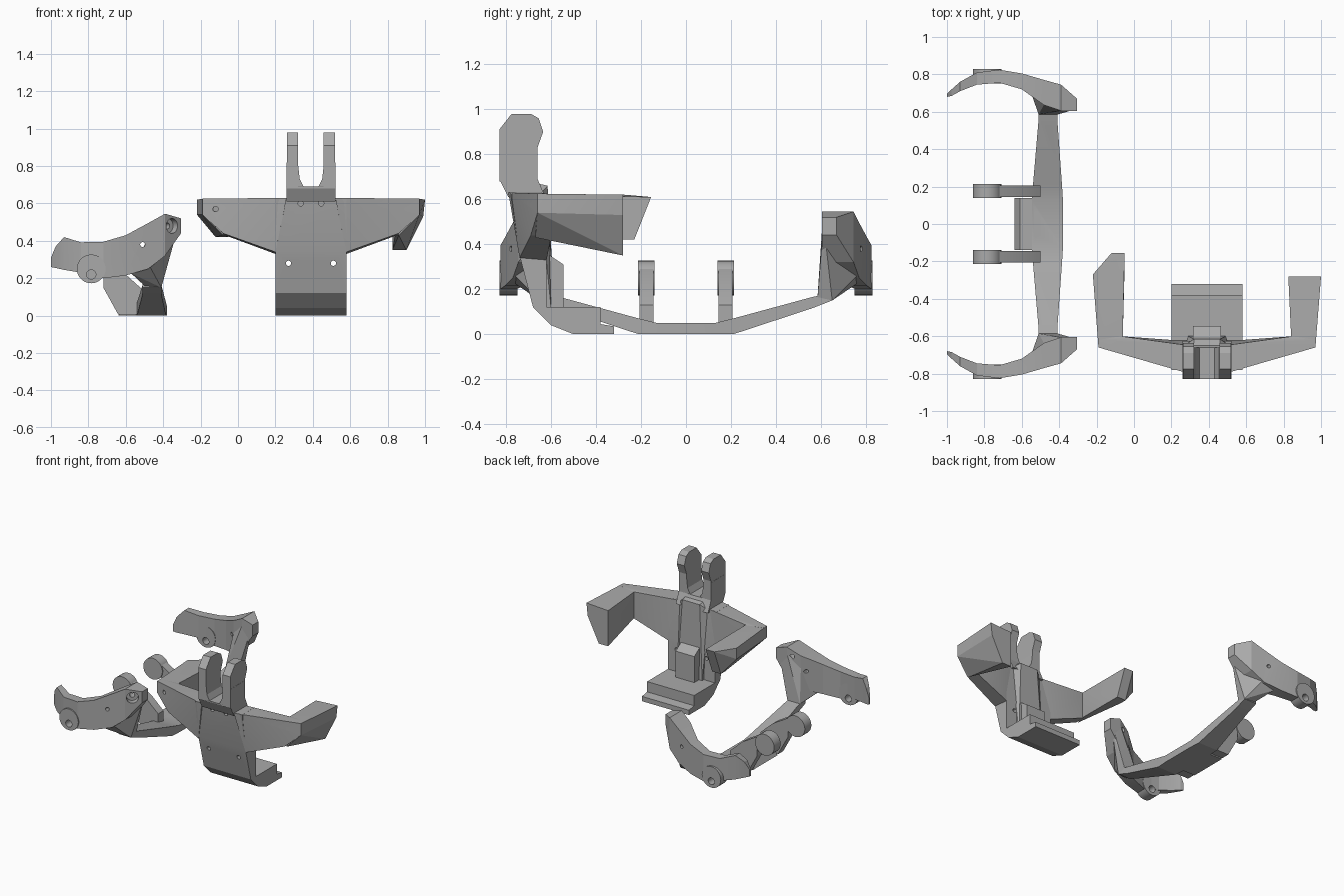
import bpy
import bmesh
from math import pi
from mathutils import Vector

default_cube = bpy.data.objects.get("Cube")
if default_cube:
    bpy.data.objects.remove(default_cube, do_unlink=True)

grey = bpy.data.materials.new("plain grey")
grey.use_nodes = True
grey.diffuse_color = (0.4, 0.4, 0.4, 1)
grey.node_tree.nodes["Principled BSDF"].inputs["Base Color"].default_value = grey.diffuse_color
parts = []


def finish(name, bm):
    bmesh.ops.recalc_face_normals(bm, faces=bm.faces)
    mesh = bpy.data.meshes.new(name)
    bm.to_mesh(mesh)
    bm.free()
    mesh.materials.append(grey)
    obj = bpy.data.objects.new(name, mesh)
    bpy.context.collection.objects.link(obj)
    parts.append(obj)
    return obj


def hull(name, points):
    """Convex solid around a handful of corner points."""
    bm = bmesh.new()
    verts = [bm.verts.new(p) for p in points]
    result = bmesh.ops.convex_hull(bm, input=verts)
    loose = {v for v in result["geom_interior"] + result["geom_unused"]
             if isinstance(v, bmesh.types.BMVert)}
    bmesh.ops.delete(bm, geom=list(loose), context='VERTS')
    bmesh.ops.dissolve_limit(bm, angle_limit=0.02, verts=bm.verts, edges=bm.edges)
    return finish(name, bm)


def loft(name, rings):
    """Skin a list of rings that share one point count."""
    bm = bmesh.new()
    loops = [[bm.verts.new(p) for p in ring] for ring in rings]
    count = len(loops[0])
    for first, second in zip(loops, loops[1:]):
        for i in range(count):
            j = (i + 1) % count
            bm.faces.new((first[i], first[j], second[j], second[i]))
    bm.faces.new(loops[0])
    bm.faces.new(loops[-1])
    return finish(name, bm)


def prism(name, profile, start, end, axis):
    """Extrude a side (axis x) or front (axis y) profile."""
    def place(p, depth):
        return (depth, p[0], p[1]) if axis == "x" else (p[0], depth, p[1])
    return loft(name, [[place(p, d) for p in profile] for d in (start, end)])


def cylinder(name, centre, direction, radius, length):
    bm = bmesh.new()
    bmesh.ops.create_cone(bm, cap_ends=True, segments=28, radius1=radius,
                          radius2=radius, depth=length)
    turn = Vector(direction).to_track_quat('Z', 'Y').to_matrix().to_4x4()
    turn.translation = Vector(centre)
    bm.transform(turn)
    return finish(name, bm)


def drill(obj, centre, direction, radius, length=0.5):
    cutter = cylinder("drill", centre, direction, radius, length)
    parts.remove(cutter)
    cutter.hide_render = True
    cut = obj.modifiers.new("hole", 'BOOLEAN')
    cut.operation = 'DIFFERENCE'
    cut.solver = 'EXACT'
    cut.object = cutter
    bpy.context.view_layer.objects.active = obj
    bpy.ops.object.modifier_apply(modifier=cut.name)
    bpy.data.objects.remove(cutter, do_unlink=True)


X, Y, Z = (1, 0, 0), (0, 1, 0), (0, 0, 1)

# ---- Front shield: centre plate with foot ledge
MID = 0.39
plate = prism("centre_plate", [
    (-.78, .63), (-.74, .35), (-.68, .12), (-.6, .04), (-.5, 0), (-.32, 0),
    (-.32, .035), (-.38, .045), (-.38, .12), (-.62, .12), (-.62, .35), (-.645, .63)],
    MID - .19, MID + .19, "x")
for side in (-1, 1):
    drill(plate, (MID + side * .055, -.7, .6), Y, .014)
    drill(plate, (MID + side * .12, -.7, .28), Y, .014)

# Wings sweeping back from the plate
for side, label in ((-1, "right"), (1, "left")):
    wing = hull(label + "_wing", [(MID + side * u, y, z) for u, y, z in (
        (.13, -.79, .63), (.13, -.645, .63), (.19, -.645, .63), (.19, -.74, .34),
        (.19, -.62, .33), (.47, -.69, .44), (.46, -.6, .43), (.46, -.6, .62),
        (.58, -.66, .625), (.58, -.66, .54), (.58, -.62, .54), (.58, -.62, .625))])
    drill(wing, (MID + side * .51, -.65, .57), Y, .014)

# Side arms, one hooked down and one flared out
arm_root = [(.58, -.66, .625), (.58, -.66, .54), (.47, -.67, .43),
            (.45, -.6, .43), (.45, -.6, .62)]
arm_ends = {
    1: [(.61, -.28, .62), (.6, -.28, .53), (.51, -.28, .35),
        (.435, -.28, .35), (.435, -.28, .61)],
    -1: [(.61, -.27, .62), (.61, -.27, .54), (.51, -.28, .42), (.51, -.23, .42),
         (.44, -.23, .42), (.44, -.155, .61), (.51, -.155, .61)]}
for side, label in ((-1, "right"), (1, "left")):
    hull(label + "_side_arm",
         [(MID + side * u, y, z) for u, y, z in arm_root + arm_ends[side]])

# Spine and small post behind the plate
hull("back_spine", [(MID + s * w, y, z) for s in (-1, 1) for w, y, z in (
    (.07, -.7, .68), (.07, -.615, .66), (.12, -.65, .62),
    (.1, -.6, .12), (.1, -.66, .12))])
prism("back_post", [(-.62, .12), (-.545, .12), (-.545, .31), (-.62, .36)],
      MID - .075, MID + .075, "x")

# Fork: base, rounded slot and two prongs
hull("fork_base", [(MID + s * .13, y, z) for s in (-1, 1) for y, z in (
    (-.79, .61), (-.625, .61), (-.83, .69), (-.66, .69))])
half_slot = [(.13, .68), (.13, .82), (.07, .82), (.06, .73), (.04, .69)]
prism("fork_slot", [(MID + u, z) for u, z in half_slot]
      + [(MID - u, z) for u, z in reversed(half_slot)], -.829, -.661, "y")
for side, label in ((-1, "right"), (1, "left")):
    prong = prism(label + "_prong", [
        (-.83, .68), (-.83, .91), (-.775, .98), (-.69, .98), (-.655, .96),
        (-.635, .9), (-.66, .83), (-.66, .68)],
        MID + side * .068, MID + side * .129, "x")
    drill(prong, (MID + side * .1, -.71, .905), X, .019)

# ---- Rear frame: bent crossbar
half_bar = [(.65, -.51, -.41, .15, .185), (.56, -.51, -.41, .115, .165),
            (.21, -.54, -.385, 0, .07), (.13, -.545, -.38, 0, .05)]
stations = [(-s[0], *s[1:]) for s in half_bar] + half_bar[::-1]
bar = loft("crossbar", [[(back, y, low), (front, y, low), (front, y, high), (back, y, high)]
                        for y, back, front, low, high in stations])
for y in (-.51, -.055, .055, .51):
    drill(bar, (-.52 if abs(y) < .1 else -.455, y, .1), Z, .013)
prism("crossbar_foot", [(-.64, 0), (-.53, 0), (-.53, .05), (-.61, .05)], -.14, .14, "y")

PIVOT_X, PIVOT_Z = -.785, .25
for side, label in ((-1, "right"), (1, "left")):
    # Inner pivot lug and its arm
    lug = cylinder(label + "_inner_lug", (PIVOT_X, side * .177, PIVOT_Z), Y, .077, .075)
    drill(lug, (PIVOT_X, side * .177, .22), Y, .025)
    lug_arm = prism(label + "_lug_arm", [
        (-.72, .15), (-.64, .005), (-.5, .005), (-.5, .13), (-.6, .22), (-.72, .29)],
        side * .145, side * .207, "y")
    drill(lug_arm, (PIVOT_X, side * .177, PIVOT_Z), Y, .07)

    # Curved cheek
    cheek = loft(label + "_cheek", [
        [(x, side * outer, low), (x, side * outer, high),
         (x, side * inner, high), (x, side * inner, low)]
        for x, outer, inner, low, high in (
            (-1, .695, .68, .26, .31), (-.975, .72, .685, .255, .37),
            (-.93, .76, .71, .245, .42), (-.84, .81, .745, .23, .392),
            (-.72, .825, .755, .2, .395), (-.6, .805, .72, .215, .43),
            (-.48, .77, .635, .25, .495), (-.39, .745, .605, .32, .545),
            (-.305, .67, .605, .44, .52))])
    drill(cheek, (-.51, side * .75, .38), Y, .013)
    drill(cheek, (PIVOT_X, side * .79, .22), Y, .025)
    normal = (.6, side * .8, 0)
    drill(cheek, (-.355, side * .71, .48), normal, .04, .08)
    drill(cheek, (-.355, side * .71, .48), normal, .017)

    # Outer pivot boss on the cheek
    boss = cylinder(label + "_outer_boss", (PIVOT_X, side * .79, PIVOT_Z), Y, .077, .08)
    drill(boss, (PIVOT_X, side * .79, .22), Y, .025)

    # Upright joining the cheek to the crossbar
    hull(label + "_upright", [(x, side * y, z) for x, y, z in (
        (-.39, .607, .5), (-.335, .607, .44), (-.335, .62, .42), (-.48, .64, .42),
        (-.51, .585, .17), (-.41, .585, .165), (-.41, .65, .15), (-.5, .65, .16),
        (-.57, .76, .225), (-.47, .76, .26), (-.4, .66, .43))])

# Smooth the round surfaces, keep facets sharp
bpy.ops.object.select_all(action='DESELECT')
for part in parts:
    part.select_set(True)
bpy.context.view_layer.objects.active = parts[0]
bpy.ops.object.shade_smooth_by_angle(angle=pi / 12)
